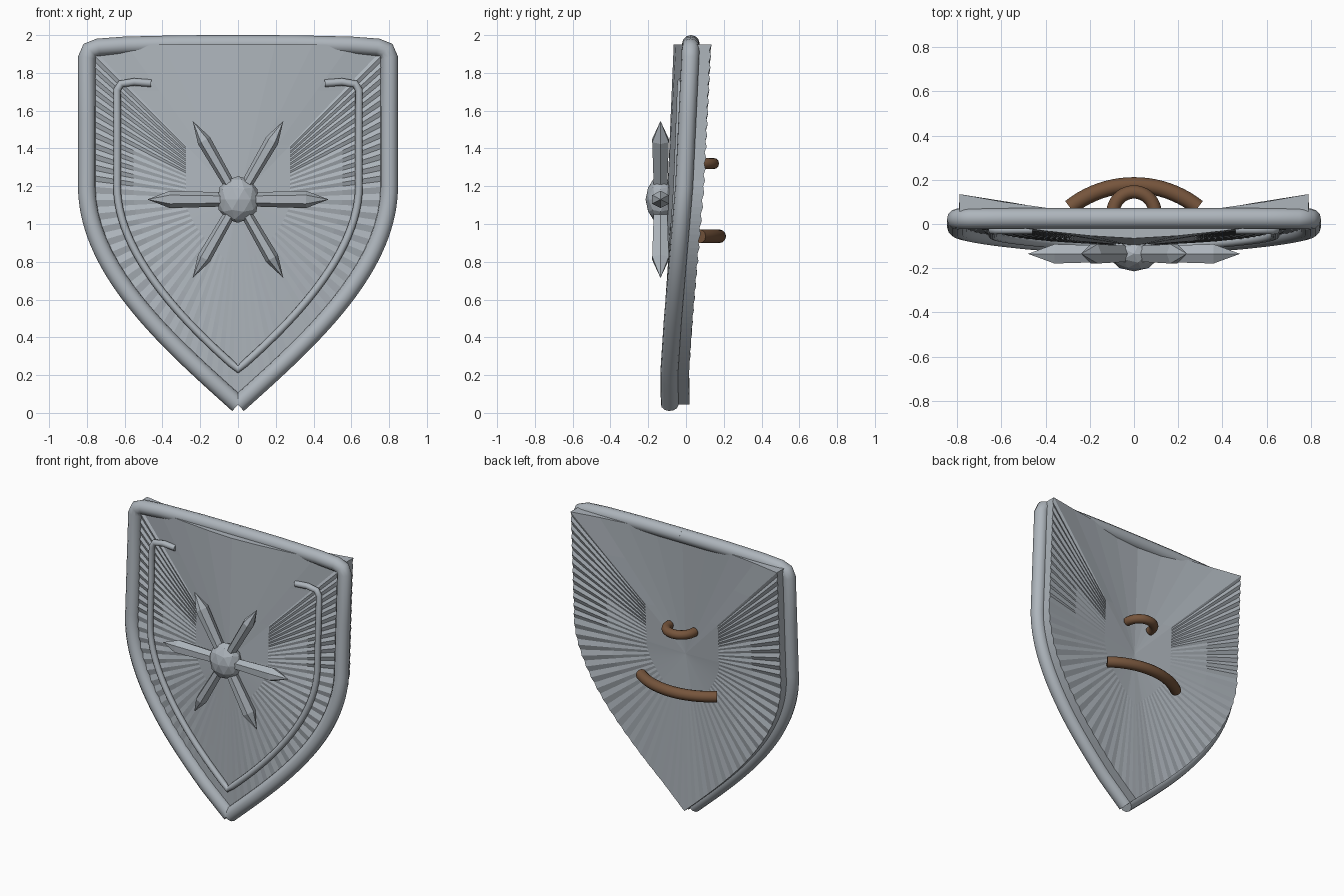
import bpy, bmesh, math
from mathutils import Vector, Matrix

cube = bpy.data.objects.get("Cube")
if cube:
    bpy.data.objects.remove(cube)


def material(name, color):
    m = bpy.data.materials.new(name)
    m.diffuse_color = (*color, 1)
    m.use_nodes = True
    m.node_tree.nodes["Principled BSDF"].inputs["Base Color"].default_value = (*color, 1)
    return m


STEEL = material("steel grey", (0.42, 0.46, 0.50))
LEATHER = material("brown leather", (0.18, 0.09, 0.045))
CENTRE_Z = 1.13
APEX_Y = -0.10


def rim_y(z):
    """Depth of the shield edge at a height."""
    stops = [(0.0, -0.085), (0.2, -0.09), (0.5, -0.07), (1.2, -0.01), (2.0, 0.028)]
    for (z0, y0), (z1, y1) in zip(stops, stops[1:]):
        if z <= z1:
            return y0 + (y1 - y0) * (z - z0) / (z1 - z0)
    return stops[-1][1]


def bezier(p, n):
    out = []
    for i in range(n + 1):
        t = i / n
        s = 1 - t
        w = (s**3, 3 * s * s * t, 3 * s * t * t, t**3)
        out.append(tuple(sum(a * q[k] for a, q in zip(w, p)) for k in (0, 1)))
    return out


def mirrored(half):
    """Left half runs top to tip; add the other side, sharing the tip."""
    return half + [(-x, z) for x, z in reversed(half[:-1])]


def link_mesh(name, bm, mat):
    bmesh.ops.recalc_face_normals(bm, faces=bm.faces)
    me = bpy.data.meshes.new(name)
    bm.to_mesh(me)
    bm.free()
    me.materials.append(mat)
    ob = bpy.data.objects.new(name, me)
    bpy.context.collection.objects.link(ob)
    return ob


def tube(name, points, radius, mat):
    cu = bpy.data.curves.new(name, "CURVE")
    cu.dimensions = "3D"
    cu.bevel_depth = radius
    cu.bevel_resolution = 4
    cu.use_fill_caps = True
    sp = cu.splines.new("POLY")
    sp.points.add(len(points) - 1)
    for p, co in zip(sp.points, points):
        p.co = (*co, 1)
    sp.use_smooth = True
    cu.materials.append(mat)
    ob = bpy.data.objects.new(name, cu)
    bpy.context.collection.objects.link(ob)
    return ob


EDGE_CURVE = bezier([(0.8, 1.2), (0.8, 0.75), (0.35, 0.36), (0, 0.045)], 36)

# Shield plate: a shallow pleated cone with even thickness
side = [(0.79, 1.95 - 0.03 * i) for i in range(25)] + [(x * 0.99, z) for x, z in EDGE_CURVE]
loop = [(x, rim_y(z), z, 0.0045 * (-1) ** i * min(1, z / 0.8))
        for i, (x, z) in enumerate(mirrored(side))]
for i in range(1, 8):
    x = -0.79 + 1.58 * i / 8
    loop.append((x, -0.065 + 0.093 * (abs(x) / 0.79) ** 1.5, 1.95, 0))

bm = bmesh.new()
borders = []
for shift in (0, 0.105):
    hub = bm.verts.new((0, APEX_Y + shift, CENTRE_Z))
    rings = []
    for f in (0.35, 0.7, 1):
        pleat = max(0, f - 0.35) / 0.35
        rings.append([bm.verts.new((x * f, APEX_Y + (y - APEX_Y) * f + shift + rib * min(1, pleat),
                                    CENTRE_Z + (z - CENTRE_Z) * f)) for x, y, z, rib in loop])
    n = len(loop)
    for i in range(n):
        j = (i + 1) % n
        bm.faces.new((hub, rings[0][i], rings[0][j]))
        for a, b in zip(rings, rings[1:]):
            bm.faces.new((a[i], b[i], b[j], a[j]))
    borders.append(rings[-1])
for i in range(n):
    j = (i + 1) % n
    bm.faces.new((borders[0][i], borders[1][i], borders[1][j], borders[0][j]))
link_mesh("shield_plate", bm, STEEL)

# Rounded outer rim, split at the bottom tip
rim_half = [(0, 1.953), (0.3, 1.952), (0.6, 1.945), (0.74, 1.935), (0.785, 1.92), (0.8, 1.88),
            (0.8, 1.55)] + EDGE_CURVE
for name, s in (("left_rim", 1), ("right_rim", -1)):
    tube(name, [(s * x, rim_y(z), z) for x, z in rim_half], 0.047, STEEL)

# Thin inner trim with hooked upper ends
trim_half = [(0.46, 1.745), (0.55, 1.752), (0.62, 1.742), (0.64, 1.71), (0.64, 1.45)]
trim_half += bezier([(0.64, 1.2), (0.64, 0.85), (0.30, 0.49), (0, 0.23)], 24)
tube("inner_trim", [(x, APEX_Y + 0.81 * (rim_y(z) - APEX_Y) - 0.02, z)
                    for x, z in mirrored(trim_half)], 0.02, STEEL)

# Six-pointed star of faceted spikes
for k in range(6):
    bm = bmesh.new()
    rows = []
    for r, w in ((0.03, 0.036), (0.36, 0.046)):
        rows.append([bm.verts.new((r, w * math.sin(a * math.pi / 3), w * math.cos(a * math.pi / 3)))
                     for a in range(6)])
    tip = bm.verts.new((0.48, 0, 0))
    bm.faces.new(rows[0])
    for i in range(6):
        j = (i + 1) % 6
        bm.faces.new((rows[0][i], rows[0][j], rows[1][j], rows[1][i]))
        bm.faces.new((rows[1][i], rows[1][j], tip))
    thin = Matrix.Diagonal((1, 1.1, 0.8 if k % 3 else 1, 1))
    spin = Matrix.Rotation(k * math.pi / 3, 4, "Y")
    bm.transform(Matrix.Translation((0, -0.135, CENTRE_Z)) @ spin @ thin)
    link_mesh("star_spike", bm, STEEL)

# Faceted central boss
bm = bmesh.new()
bmesh.ops.create_icosphere(bm, subdivisions=2, radius=0.12)
bm.transform(Matrix.Translation((0, -0.135, CENTRE_Z)) @ Matrix.Diagonal((0.95, 0.66, 1.03, 1)))
link_mesh("boss", bm, STEEL)


# Arched leather grips on the back
def grip(name, half, base, peak, z, radius):
    rise = peak - base
    big = (half * half + rise * rise) / (2 * rise)
    a = math.atan2(half, big - rise)
    pts = [(big * math.sin(a * t / 10), peak - big + big * math.cos(a * t / 10), z)
           for t in range(-10, 11)]
    tube(name, pts, radius, LEATHER)


grip("arm_strap", 0.29, 0.075, 0.176, 0.935, 0.036)
grip("hand_grip", 0.095, 0.045, 0.145, 1.32, 0.03)
